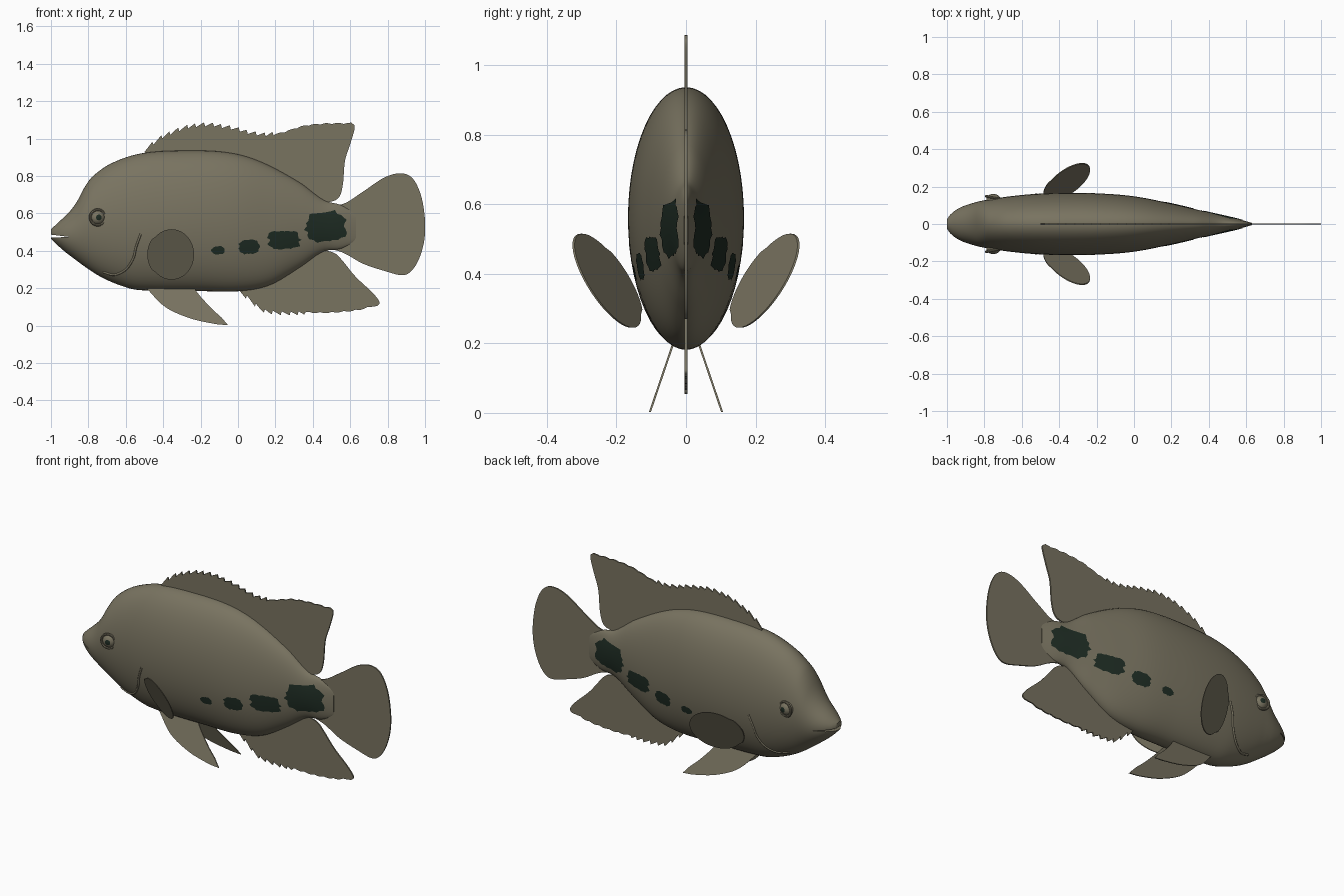
import bpy, bmesh, math, random

if "Cube" in bpy.data.objects:
    bpy.data.objects.remove(bpy.data.objects["Cube"])
random.seed(4)


def material(name, rgb):
    m = bpy.data.materials.new(name)
    m.diffuse_color = (*rgb, 1)
    m.use_nodes = True
    m.node_tree.nodes["Principled BSDF"].inputs["Base Color"].default_value = m.diffuse_color
    return m


OLIVE = material("olive grey skin", (0.19, 0.172, 0.118))
DARK = material("dark green spots", (0.013, 0.025, 0.017))


def make(name, verts, faces, mats, smooth=40):
    me = bpy.data.meshes.new(name)
    me.from_pydata(verts, [], faces)
    bm = bmesh.new()
    bm.from_mesh(me)
    bmesh.ops.recalc_face_normals(bm, faces=bm.faces)
    bmesh.ops.triangulate(bm, faces=[f for f in bm.faces if len(f.verts) > 4])
    bm.to_mesh(me)
    bm.free()
    ob = bpy.data.objects.new(name, me)
    bpy.context.collection.objects.link(ob)
    for m in mats:
        me.materials.append(m)
    shade(ob, smooth)
    return ob


def shade(ob, angle=40):
    bpy.ops.object.select_all(action='DESELECT')
    ob.select_set(True)
    bpy.context.view_layer.objects.active = ob
    bpy.ops.object.shade_smooth_by_angle(angle=math.radians(angle))


def interp(tab, x):
    """Smooth curve through (x, value) pairs."""
    x = min(max(x, tab[0][0]), tab[-1][0])
    n = len(tab)
    i = next((k for k in range(n - 1) if x <= tab[k + 1][0]), n - 2)

    def slope(k):
        a, b = tab[max(k - 1, 0)], tab[min(k + 1, n - 1)]
        return (b[1] - a[1]) / (b[0] - a[0])
    h = tab[i + 1][0] - tab[i][0]
    t = (x - tab[i][0]) / h
    return ((2*t**3 - 3*t*t + 1) * tab[i][1] + (t**3 - 2*t*t + t) * h * slope(i)
            + (3*t*t - 2*t**3) * tab[i + 1][1] + (t**3 - t*t) * h * slope(i + 1))


def spline(pts, steps=8):
    """Open smooth path through 2D points."""
    tx = [(k, p[0]) for k, p in enumerate(pts)]
    tz = [(k, p[1]) for k, p in enumerate(pts)]
    m = (len(pts) - 1) * steps
    return [(interp(tx, k / steps), interp(tz, k / steps)) for k in range(m + 1)]


# Body: elliptical sections along back, belly and width profiles
BACK = [(-1, .515), (-.96, .552), (-.9, .61), (-.86, .665), (-.82, .74), (-.78, .795), (-.68, .866),
        (-.52, .92), (-.28, .936), (-.05, .925), (.12, .877), (.33, .765), (.46, .67), (.55, .645), (.63, .6)]
BELLY = [(-1, .465), (-.96, .425), (-.9, .375), (-.74, .264), (-.58, .199), (-.47, .187), (-.2, .184),
         (.01, .184), (.17, .216), (.33, .31), (.455, .395), (.55, .41), (.63, .45)]
WIDTH = [(-1, .025), (-.985, .047), (-.95, .076), (-.9, .1), (-.8, .127), (-.6, .155), (-.4, .166),
         (-.2, .164), (0, .148), (.2, .109), (.4, .062), (.55, .028), (.63, .006)]


def section(x):
    t, b = interp(BACK, x), interp(BELLY, x)
    return (t + b) / 2, (t - b) / 2, interp(WIDTH, x)


def side(x, z):
    """Half width of the body at a point on its side."""
    c, h, w = section(x)
    return w * math.sqrt(max(0, 1 - ((z - c) / h) ** 2))


N, M = 56, 90
verts, faces = [], []
for i in range(M + 1):
    x = -1 + 1.63 * (i / M) ** 1.35
    c, h, w = section(x)
    for k in range(N):
        a = 2 * math.pi * k / N
        verts.append((x, w * math.cos(a), c + h * math.sin(a)))
for i in range(M):
    for k in range(N):
        k2 = (k + 1) % N
        faces.append((i*N + k, i*N + k2, (i + 1)*N + k2, (i + 1)*N + k))
faces += [tuple(range(N)), tuple(range(M*N, M*N + N))]
body = make("body", verts, faces, [OLIVE])

# Mouth slit cut into the snout
wedge = [(-1.05, .492), (-1.05, .468), (-.9, .474)]
cutter = make("mouth_cutter", [(x, y, z) for y in (-.2, .2) for x, z in wedge],
              [(0, 1, 2), (3, 4, 5), (0, 1, 4, 3), (1, 2, 5, 4), (2, 0, 3, 5)], [OLIVE])
cutter.hide_render = True
mod = body.modifiers.new("mouth", 'BOOLEAN')
mod.operation, mod.solver, mod.object = 'DIFFERENCE', 'EXACT', cutter
bpy.context.view_layer.objects.active = body
bpy.ops.object.modifier_apply(modifier="mouth")
bpy.data.objects.remove(cutter)
shade(body)


def fin(name, outline, y_of=lambda x, z: 0, t=.004):
    """Thin plate from an xz outline, placed in depth by y_of."""
    n = len(outline)
    vs = [(x, y_of(x, z) + s * t, z) for s in (-1, 1) for x, z in outline]
    fs = [tuple(range(n)), tuple(range(n, 2*n))]
    fs += [(k, (k + 1) % n, n + (k + 1) % n, n + k) for k in range(n)]
    return make(name, vs, fs, [OLIVE], 30)


def jagged(tab, x0, x1, fine_x, sign):
    """Fin edge with spiny teeth, then gentle waves after fine_x."""
    out, count = [], int((x1 - x0) / .006)
    for k in range(count + 1):
        x = x0 + (x1 - x0) * k / count
        tooth = .024 * ((x - x0) / .046 % 1) if x < fine_x else .006 * abs(math.sin(x * 50))
        out.append((x, interp(tab, x) + sign * (tooth - .012)))
    return out


# Dorsal fin
top = [(-.5, .94), (-.42, 1.0), (-.33, 1.045), (-.2, 1.075), (-.07, 1.065), (.06, 1.035), (.15, 1.022),
       (.25, 1.045), (.35, 1.075), (.45, 1.087), (.58, 1.09)]
fin("dorsal_fin", jagged(top, -.5, .58, .2, 1)
    + spline([(.605, 1.085), (.624, 1.06), (.6, .97), (.572, .88), (.56, .75), (.535, .68), (.47, .655)])
    + [(.44, .62), (.3, .72), (.12, .82), (-.1, .88), (-.3, .89), (-.48, .88)])

# Anal fin
low = [(.0, .185), (.06, .14), (.12, .09), (.18, .07), (.3, .066), (.45, .06), (.55, .065), (.64, .075), (.72, .095)]
fin("anal_fin", jagged(low, .0, .72, .36, -1)
    + spline([(.745, .105), (.757, .125), (.72, .175), (.63, .26), (.56, .345), (.52, .385), (.46, .405)])
    + [(.42, .43), (.3, .36), (.15, .27), (.02, .23)])

# Tail fin
fin("tail_fin", spline([(.45, .64), (.56, .65), (.66, .71), (.78, .79), (.87, .814), (.935, .785), (.98, .69),
                        (1, .56), (.995, .45), (.965, .35), (.92, .285), (.87, .27), (.79, .29), (.67, .33),
                        (.56, .39), (.45, .42)]))

for s, label in ((-1, "right"), (1, "left")):
    # Pectoral fin: tilted oval plate
    oval = [(-.355 + .12 * math.cos(a), .38 + .135 * math.sin(a))
            for a in (2 * math.pi * k / 48 for k in range(48))]
    oval = [(x - .01, z) if x < -.45 else (x, z) for x, z in oval]
    fin(label + "_pectoral_fin", oval, lambda x, z: s * (.2275 + .52 * (x + .355) + .54 * (z - .38)), .003)

    # Pelvic fin: swept blade splayed outwards
    blade = spline([(-.49, .2), (-.39, .1), (-.26, .04), (-.13, .01), (-.053, .002)])
    blade += spline([(-.09, .045), (-.14, .09), (-.2, .155), (-.235, .2)]) + [(-.24, .24), (-.45, .24)]
    fin(label + "_pelvic_fin", blade, lambda x, z: s * (.04 + .34 * (.19 - z)), .003)

    # Gill cover edge: fine raised tube lying on the body
    cu = bpy.data.curves.new(label + "_gill_edge", 'CURVE')
    cu.dimensions, cu.bevel_depth, cu.bevel_resolution = '3D', .006, 2
    path = spline([(-.52, .49), (-.545, .42), (-.56, .36), (-.6, .3), (-.66, .272), (-.72, .285)])
    sp = cu.splines.new('POLY')
    sp.points.add(len(path) - 1)
    for p, (x, z) in zip(sp.points, path):
        p.co = (x, s * side(x, z), z, 1)
    cu.materials.append(OLIVE)
    bpy.context.collection.objects.link(bpy.data.objects.new(label + "_gill_edge", cu))

    # Eye: socket rim, eyeball and dark pupil
    ey = s * side(-.75, .578)
    bpy.ops.mesh.primitive_torus_add(major_radius=.041, minor_radius=.007, major_segments=32, minor_segments=8,
                                     location=(-.75, ey + s * .006, .578), rotation=(math.pi / 2, 0, s * -.2))
    rim = bpy.context.object
    rim.name = label + "_eye_rim"
    rim.data.materials.append(OLIVE)
    shade(rim)
    bpy.ops.mesh.primitive_uv_sphere_add(segments=32, ring_count=24, radius=1, location=(-.75, ey - s * .008, .578),
                                         rotation=(-s * math.pi / 2, 0, s * -.2))
    eye = bpy.context.object
    eye.name = label + "_eye"
    eye.scale = (.04, .04, .034)
    eye.data.materials.append(OLIVE)
    eye.data.materials.append(DARK)
    for f in eye.data.polygons:
        f.material_index = int(f.center.z > .91)
    shade(eye)

# Dark flank spots: ragged plates hugging the body, mirrored on both sides
SPOTS = [(-.105, .402, .036, .021), (.058, .42, .055, .038), (.248, .458, .085, .05), (.47, .53, .108, .082)]
for n, (cx, cz, rx, rz) in enumerate(SPOTS):
    K, R = 32, 5
    rag = [random.uniform(.88, 1.1) for _ in range(K)]
    for s, label in ((-1, "right"), (1, "left")):
        pts = [(cx, cz)]
        for r in range(1, R + 1):
            for k in range(K):
                a = 2 * math.pi * k / K
                ca, sa = math.cos(a), math.sin(a)
                q = rag[k] * r / R / (abs(ca) ** 3 + abs(sa) ** 3) ** (1 / 3)
                pts.append((cx + rx * q * ca, cz + rz * q * sa))
        fs = [(0, 1 + k, 1 + (k + 1) % K) for k in range(K)]
        for r in range(R - 1):
            a, b = 1 + r * K, 1 + (r + 1) * K
            fs += [(a + k, b + k, b + (k + 1) % K, a + (k + 1) % K) for k in range(K)]
        spot = make(f"{label}_spot_{n + 1}", [(x, s * (side(x, z) + .003), z) for x, z in pts], fs, [DARK])
        # Make the plate face outwards
        if spot.data.polygons[0].normal.y * s < 0:
            spot.data.flip_normals()
